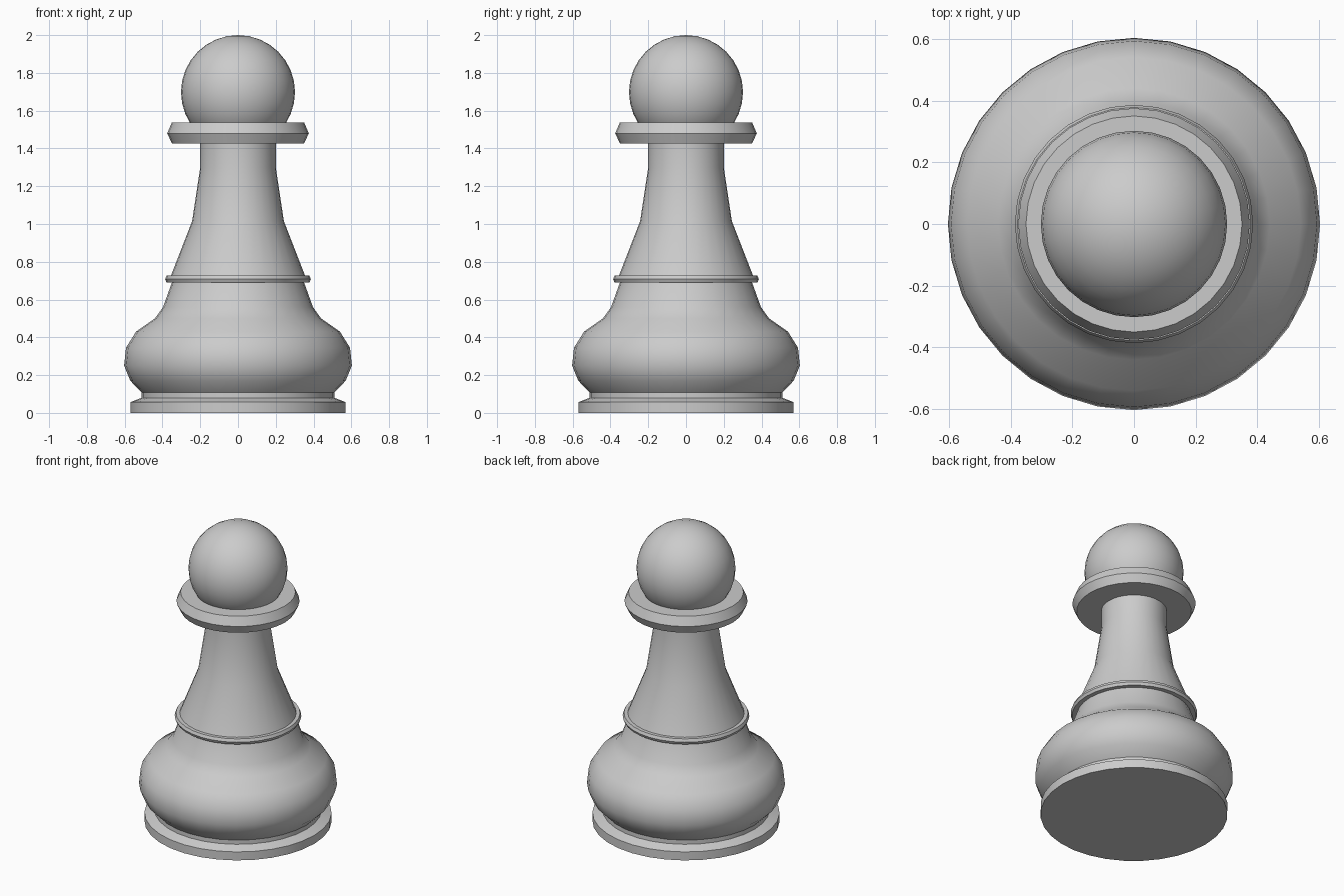
import bpy, bmesh, math

if "Cube" in bpy.data.objects:
    bpy.data.objects.remove(bpy.data.objects["Cube"])

SEGMENTS = 32
grey = bpy.data.materials.new("plain_grey")
grey.diffuse_color = (0.6, 0.6, 0.6, 1)
grey.use_nodes = True
grey.node_tree.nodes["Principled BSDF"].inputs["Base Color"].default_value = grey.diffuse_color


def finish(obj, angle=30):
    obj.data.materials.append(grey)
    bpy.ops.object.select_all(action='DESELECT')
    obj.select_set(True)
    bpy.context.view_layer.objects.active = obj
    bpy.ops.object.shade_smooth_by_angle(angle=math.radians(angle))


def lathe(name, profile, angle=30):
    """Turn an (radius, height) profile, listed bottom to top, into a closed solid."""
    bm = bmesh.new()
    rings = []
    for r, z in profile:
        rings.append([bm.verts.new((r * math.cos(2 * math.pi * i / SEGMENTS),
                                    r * math.sin(2 * math.pi * i / SEGMENTS), z))
                      for i in range(SEGMENTS)])
    for low, high in zip(rings, rings[1:]):
        for i in range(SEGMENTS):
            j = (i + 1) % SEGMENTS
            bm.faces.new((low[i], low[j], high[j], high[i]))
    bm.faces.new(rings[0][::-1])
    bm.faces.new(rings[-1])
    mesh = bpy.data.meshes.new(name)
    bm.to_mesh(mesh)
    bm.free()
    obj = bpy.data.objects.new(name, mesh)
    bpy.context.collection.objects.link(obj)
    finish(obj, angle)
    return obj


# Turned body: foot, bulge, thin ring, tapering stem and collar
lathe("body", [
    (0.57, 0), (0.57, 0.057), (0.51, 0.08), (0.51, 0.108),
    (0.57, 0.17), (0.603, 0.25), (0.593, 0.345), (0.54, 0.43),
    (0.44, 0.50), (0.397, 0.56), (0.35, 0.69),
    (0.378, 0.69), (0.386, 0.708), (0.378, 0.727), (0.355, 0.727),
    (0.243, 1.015), (0.20, 1.30), (0.20, 1.427),
    (0.35, 1.427), (0.375, 1.48), (0.35, 1.538),
], 40)

# Ball on top
bpy.ops.mesh.primitive_uv_sphere_add(segments=SEGMENTS, ring_count=16,
                                     radius=0.302, location=(0, 0, 1.698))
head = bpy.context.object
head.name = "head_ball"
finish(head)
